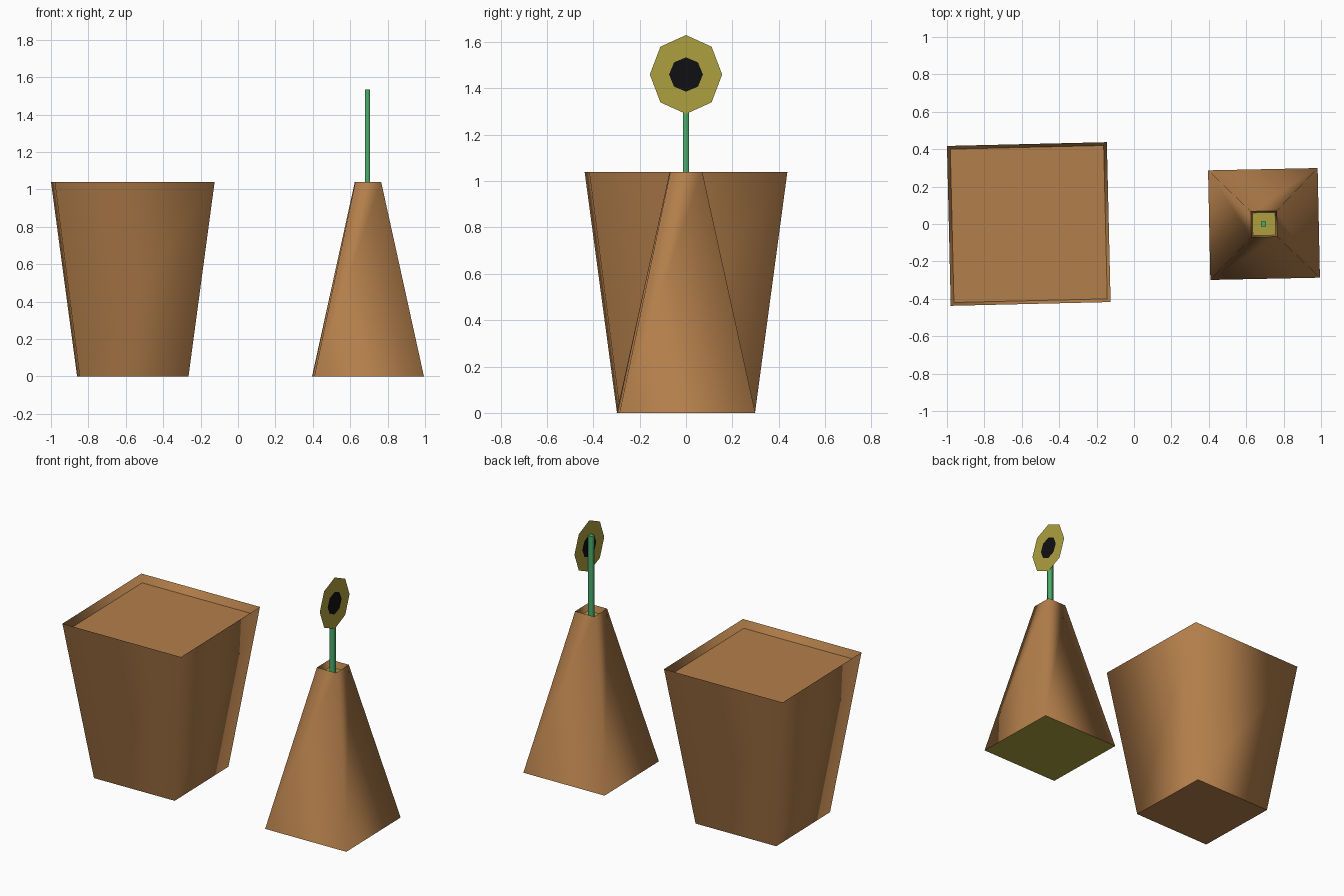
import bpy, bmesh
from math import cos, sin, pi, radians, sqrt

if "Cube" in bpy.data.objects:
    bpy.data.objects.remove(bpy.data.objects["Cube"])


def material(name, rgb):
    m = bpy.data.materials.new(name)
    m.diffuse_color = (*rgb, 1)
    m.use_nodes = True
    m.node_tree.nodes["Principled BSDF"].inputs["Base Color"].default_value = m.diffuse_color
    return m


BROWN = material("clay", (0.45, 0.21, 0.07))
YELLOW = material("petal_yellow", (0.42, 0.35, 0.05))
BLACK = material("seed_black", (0.005, 0.005, 0.006))
GREEN = material("stem_green", (0.07, 0.42, 0.15))


def finish(bm, name, mats):
    me = bpy.data.meshes.new(name)
    bm.to_mesh(me)
    bm.free()
    for m in mats:
        me.materials.append(m)
    ob = bpy.data.objects.new(name, me)
    bpy.context.collection.objects.link(ob)
    return ob


def square_loft(name, x, turn, rings, mats, cap_mat=0):
    """Square rings of (half width, z) joined by smooth walls, with flat end caps."""
    bm = bmesh.new()
    loops = []
    for half, z in rings:
        r = half * sqrt(2)
        angles = [pi / 4 + i * pi / 2 + radians(turn) for i in range(4)]
        loops.append([bm.verts.new((x + r * cos(a), r * sin(a), z)) for a in angles])
    for lo, hi in zip(loops, loops[1:]):
        for i in range(4):
            j = (i + 1) % 4
            bm.faces.new((lo[i], lo[j], hi[j], hi[i])).smooth = True
    for cap in (loops[0][::-1], loops[-1]):
        bm.faces.new(cap).material_index = cap_mat
    # keep the horizontal rings sharp
    for e in bm.edges:
        if abs(e.verts[0].co.z - e.verts[1].co.z) < 1e-5:
            e.smooth = False
    return finish(bm, name, mats)


def octagon(bm, x, z, ry, rz):
    return [bm.verts.new((x, ry * sin(i * pi / 4), z - rz * cos(i * pi / 4)))
            for i in range(8)]


# Wide-topped planter with recessed soil
square_loft("wide_planter", -0.5625, 1.35,
            [(0.291, 0), (0.4275, 1.04), (0.41, 0.99)], [BROWN])

# Narrow-topped planter with yellow floor and fill
square_loft("narrow_planter", 0.695, 1.2,
            [(0.293, 0), (0.069, 1.04), (0.061, 0.995)], [BROWN, YELLOW], 1)

# Stem
square_loft("flower_stem", 0.693, 0, [(0.014, 0.98), (0.014, 1.535)], [GREEN])

# Flower head: flat yellow ring with a dark centre, facing +x
FX, FZ = 0.708, 1.46
bm = bmesh.new()
outer = octagon(bm, FX, FZ, 0.156, 0.17)
inner = octagon(bm, FX, FZ, 0.073, 0.074)
for i in range(8):
    j = (i + 1) % 8
    bm.faces.new((outer[i], outer[j], inner[j], inner[i]))
finish(bm, "flower_petals", [YELLOW])

bm = bmesh.new()
bm.faces.new(octagon(bm, FX, FZ, 0.073, 0.074))
finish(bm, "flower_centre", [BLACK])
